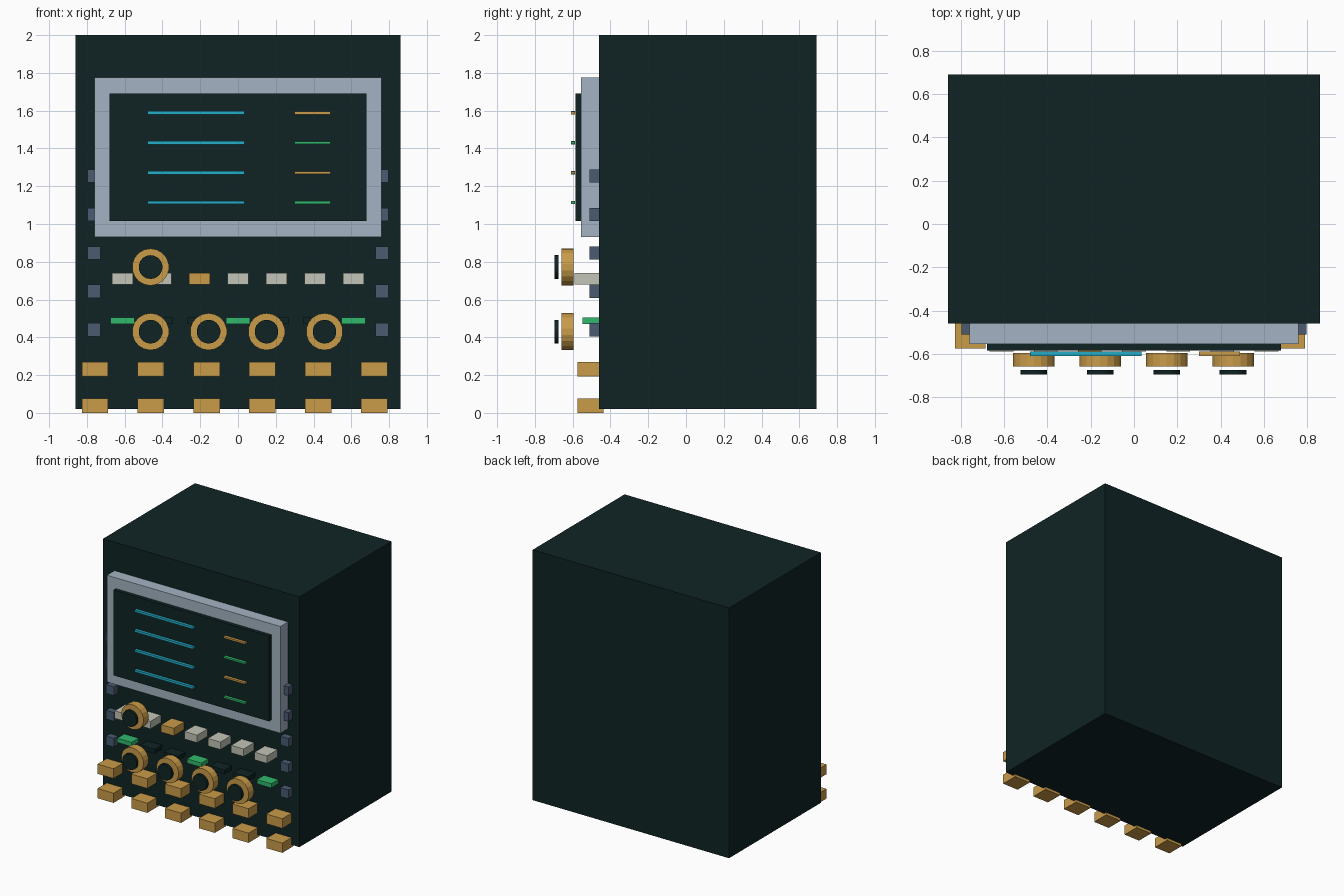
import bpy
import math

if "Cube" in bpy.data.objects:
    bpy.data.objects.remove(bpy.data.objects["Cube"])


def make_material(name, rgb):
    m = bpy.data.materials.new(name)
    m.use_nodes = True
    m.diffuse_color = (*rgb, 1)
    m.node_tree.nodes["Principled BSDF"].inputs["Base Color"].default_value = (*rgb, 1)
    return m


dark = make_material("dark teal", (0.005, 0.017, 0.018))
silver = make_material("silver", (0.37, 0.45, 0.54))
brass = make_material("brass", (0.59, 0.33, 0.066))
ivory = make_material("ivory", (0.54, 0.56, 0.48))
green = make_material("green", (0.03, 0.48, 0.15))
cyan = make_material("cyan", (0.017, 0.42, 0.58))
slate = make_material("slate", (0.068, 0.105, 0.165))


def box(name, mat, x, y, z, bevel=0):
    """Box from (min, max) ranges along each axis."""
    ranges = (x, y, z)
    bpy.ops.mesh.primitive_cube_add(size=1, location=[(a + b) / 2 for a, b in ranges])
    ob = bpy.context.object
    ob.name = name
    ob.scale = [b - a for a, b in ranges]
    bpy.ops.object.transform_apply(location=False, rotation=False, scale=True)
    ob.data.materials.append(mat)
    return ob


def span(centre, size):
    return (centre - size / 2, centre + size / 2)


def disc(name, mat, x, z, y, radius):
    """Round part facing the front, between two y values."""
    bpy.ops.mesh.primitive_cylinder_add(
        vertices=18, radius=radius, depth=y[1] - y[0],
        location=(x, sum(y) / 2, z), rotation=(math.pi / 2, 0, 0))
    ob = bpy.context.object
    ob.name = name
    ob.data.materials.append(mat)


FRONT = -0.46

# Cabinet, screen surround and screen
box("cabinet", dark, (-0.86, 0.86), (FRONT, 0.69), (0.02, 2))
box("screen_bezel", silver, (-0.76, 0.76), (-0.555, FRONT), (0.93, 1.775))
box("screen", dark, (-0.68, 0.68), (-0.585, -0.55), (1.015, 1.69))

# Readout bars on the screen
for i in range(4):
    z = 1.588 - 0.158 * i
    box("long_readout", cyan, (-0.48, 0.034), (-0.61, -0.588), span(z, 0.018))
    box("short_readout", green if i % 2 else brass,
        (0.30, 0.49), (-0.61, -0.588), span(z, 0.014))

# Row of push buttons and row of indicator lamps
for i in range(7):
    x = 0.204 * (i - 3)
    box("push_button", brass if i == 2 else ivory,
        span(x, 0.11), (-0.59, FRONT), span(0.71, 0.06))
    box("indicator", green if i % 3 == 0 else dark,
        span(x, 0.126), (-0.547, FRONT), span(0.488, 0.034))

# Knobs with dark caps
for x, z in [(-0.463, 0.772)] + [(-0.463 + 0.307 * i, 0.43) for i in range(4)]:
    disc("knob", brass, x, z, (-0.659, -0.595), 0.098)
    disc("knob_cap", dark, x, z, (-0.696, -0.675), 0.063)

# Two rows of sockets
for z in (0.0, 0.193):
    for i in range(6):
        box("socket", brass, span(-0.757 + 0.2955 * i, 0.14),
            (-0.575, -0.436), (z, z + 0.077))

# Side clips down both edges of the panel
for side in (-1, 1):
    for i in range(5):
        box("side_clip", slate, span(side * 0.763, 0.07),
            (-0.51, FRONT), span(0.44 + 0.2035 * i, 0.07))
